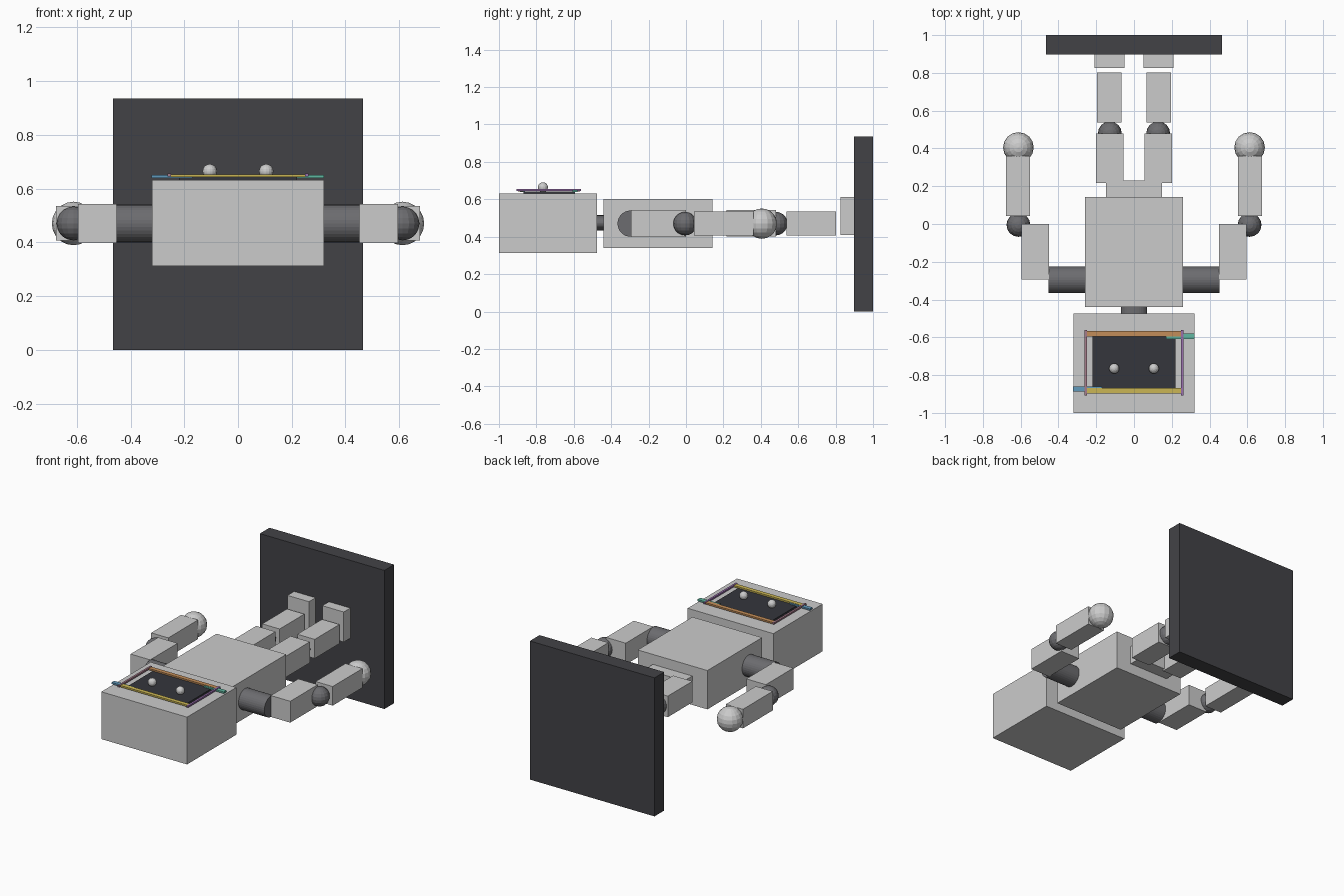
import bpy
from math import pi

if "Cube" in bpy.data.objects:
    bpy.data.objects.remove(bpy.data.objects["Cube"])


def mat(name, r, g, b):
    m = bpy.data.materials.new(name)
    m.diffuse_color = (r, g, b, 1)
    m.use_nodes = True
    m.node_tree.nodes["Principled BSDF"].inputs["Base Color"].default_value = m.diffuse_color
    return m


DARK = mat("dark", 0.055, 0.055, 0.062)
SCREEN = mat("screen_dark", 0.035, 0.037, 0.045)
JOINT = mat("joint_grey", 0.15, 0.15, 0.16)


def finish(name, material):
    o = bpy.context.object
    o.name = name
    if material:
        o.data.materials.append(material)
    return o


def box(name, x, y, z, material=None):
    bpy.ops.mesh.primitive_cube_add(size=1, location=[sum(r) / 2 for r in (x, y, z)])
    o = bpy.context.object
    o.scale = [r[1] - r[0] for r in (x, y, z)]
    bpy.ops.object.transform_apply(location=False, rotation=False)
    return finish(name, material)


def ball(name, loc, r, material=None):
    bpy.ops.mesh.primitive_uv_sphere_add(segments=16, ring_count=10, radius=r, location=loc)
    return finish(name, material)


def rod(name, loc, rot, r, depth, material, squash=(1, 1, 1)):
    bpy.ops.mesh.primitive_cylinder_add(vertices=32, radius=r, depth=depth, location=loc, rotation=rot)
    bpy.context.object.scale = squash
    bpy.ops.object.transform_apply(location=False)
    return finish(name, material)


# Standing plate, body and head
box("base_plate", (-0.465, 0.465), (0.897, 1.0), (0, 0.935), DARK)
box("torso", (-0.26, 0.26), (-0.44, 0.143), (0.34, 0.602))
box("pelvis", (-0.147, 0.147), (0.143, 0.23), (0.41, 0.535))
box("head", (-0.32, 0.32), (-1.0, -0.475), (0.312, 0.631))
rod("neck", (0, -0.457, 0.474), (pi / 2, 0, 0), 0.068, 0.04, JOINT, (1, 0.6, 1))

# Face screen and coloured frame bars
box("screen", (-0.22, 0.22), (-0.87, -0.593), (0.629, 0.643), SCREEN)
bars = [
    ("orange", (0.55, 0.27, 0.10), (-0.252, 0.252), (-0.595, -0.566), 0.653),
    ("yellow", (0.60, 0.47, 0.09), (-0.25, 0.25), (-0.897, -0.869), 0.653),
    ("pink", (0.38, 0.20, 0.26), (-0.263, -0.250), (-0.907, -0.562), 0.655),
    ("purple", (0.32, 0.16, 0.42), (0.250, 0.263), (-0.907, -0.562), 0.655),
    ("blue", (0.12, 0.32, 0.50), (-0.322, -0.17), (-0.888, -0.860), 0.651),
    ("teal", (0.12, 0.48, 0.36), (0.17, 0.32), (-0.608, -0.579), 0.651),
]
for n, c, x, y, top in bars:
    box(n + "_frame_bar", x, y, (top - 0.011, top), mat(n, *c))

# Mirrored eyes, arms and legs
for s, side in ((-1, "left"), (1, "right")):
    def mx(a, b):
        return tuple(sorted((s * a, s * b)))

    ball(side + "_eye", (s * 0.105, -0.765, 0.664), 0.027)
    rod(side + "_shoulder", (s * 0.355, -0.296, 0.47), (0, pi / 2, 0), 0.07, 0.195, JOINT)
    box(side + "_upper_arm", mx(0.45, 0.596), (-0.294, 0.0), (0.398, 0.542))
    ball(side + "_elbow", (s * 0.612, -0.005, 0.47), 0.063, JOINT)
    box(side + "_forearm", mx(0.55, 0.677), (0.042, 0.36), (0.406, 0.535))
    ball(side + "_hand", (s * 0.612, 0.405, 0.47), 0.081)
    box(side + "_thigh", mx(0.056, 0.2), (0.217, 0.48), (0.4, 0.542))
    ball(side + "_knee", (s * 0.128, 0.48, 0.47), 0.063, JOINT)
    box(side + "_shin", mx(0.066, 0.196), (0.538, 0.802), (0.406, 0.535))
    box(side + "_foot", mx(0.05, 0.21), (0.827, 0.9), (0.41, 0.613))
